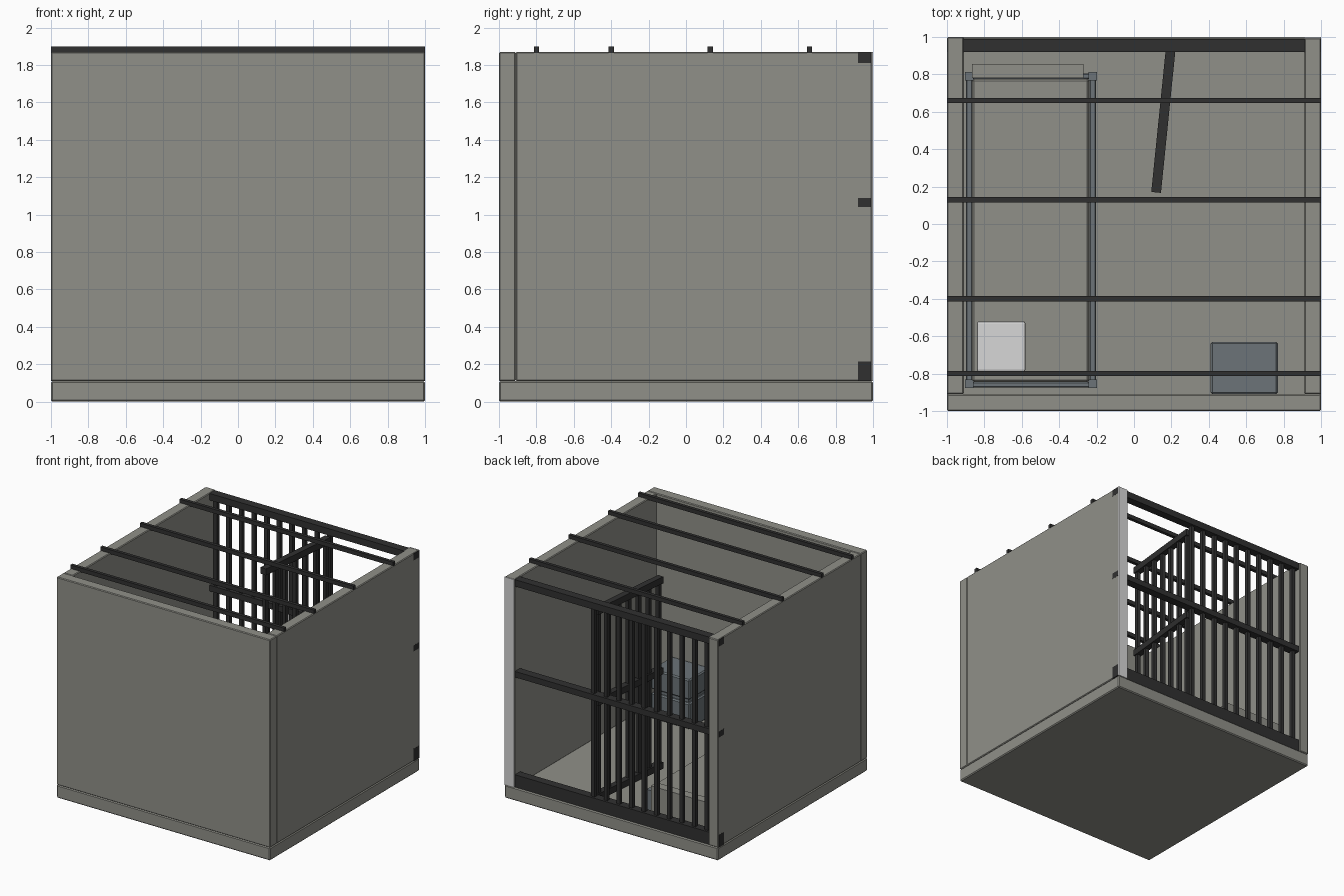
import bpy, math
from mathutils import Vector

cube = bpy.data.objects.get("Cube")
if cube:
    bpy.data.objects.remove(cube, do_unlink=True)


def material(name, color):
    m = bpy.data.materials.new(name)
    m.use_nodes = True
    m.diffuse_color = (*color, 1)
    m.node_tree.nodes["Principled BSDF"].inputs["Base Color"].default_value = (*color, 1)
    return m


concrete = material("concrete", (0.28, 0.28, 0.25))
iron = material("dark_iron", (0.03, 0.03, 0.03))
steel = material("blue_steel", (0.15, 0.175, 0.19))
linen = material("white_linen", (0.68, 0.68, 0.68))


def box(name, xs, ys, zs, mat, bevel=0, segments=1):
    """Box spanning the given ranges, with optional bevelled edges."""
    bpy.ops.mesh.primitive_cube_add(size=1)
    ob = bpy.context.object
    ob.name = name
    lo, hi = (Vector(p) for p in zip(xs, ys, zs))
    mid, size = (lo + hi) / 2, hi - lo
    for v in ob.data.vertices:
        v.co = Vector(c * s for c, s in zip(v.co, size)) + mid
    ob.data.materials.append(mat)
    if bevel:
        mod = ob.modifiers.new("soft_edges", "BEVEL")
        mod.width = bevel
        mod.segments = segments
    return ob


def span(center, width):
    return (center - width / 2, center + width / 2)


# Concrete shell
TOP = 1.87
box("floor_slab", (-1, 1), (-1, 1), (0, 0.11), concrete, 0.008)
box("front_wall", (-1, 1), (-1, -0.91), (0.11, TOP), concrete, 0.006)
box("right_wall", (-1, -0.91), (-0.91, 1), (0.11, TOP), concrete, 0.006)
box("left_wall", (0.91, 1), (-0.91, 0.995), (0.11, TOP), concrete, 0.006)
box("left_wall_end_plate", (0.91, 1), (0.992, 1), (0.11, TOP), linen)

# Roof bars
for i, y in enumerate((-0.8, -0.4, 0.13, 0.66)):
    box(f"roof_bar_{i}", (-1, 1), span(y, 0.028), (1.865, 1.9), iron)

# Fixed grille at the back
for name, zs in (("bottom", (0.11, 0.215)), ("middle", (1.04, 1.09)), ("top", (1.81, 1.867))):
    box(f"grille_{name}_rail", (-1.001, 1.001), (0.92, 0.99), zs, iron)
for i in range(10):
    box(f"grille_bar_{i}", span(-0.87 + 0.118 * i, 0.032), span(0.955, 0.032), (0.2, 1.82), iron)

# Open door, built along -y from its hinge and swung slightly
DOOR = 0.76
door = []
for name, z in (("bottom", 0.2), ("middle", 1.0), ("top", 1.77)):
    door.append(box(f"door_{name}_rail", span(0, 0.052), (-DOOR, 0), span(z, 0.055), iron))
for i in range(7):
    y = -0.025 - i * (DOOR - 0.05) / 6
    door.append(box(f"door_bar_{i}", span(0, 0.032), span(y, 0.032), (0.19, 1.77), iron))
for part in door:
    part.location = (0.195, 0.925, 0)
    part.rotation_euler.z = -math.radians(5.8)

# Bed frame, legs, mattress, blanket and pillow
for name, x in (("right", -0.88), ("left", -0.22)):
    box(f"bed_{name}_rail", span(x, 0.035), (-0.875, 0.79), (0.25, 0.31), steel, 0.005)
    for end, y in (("foot", 0.79), ("head", -0.855)):
        box(f"bed_{name}_{end}_leg", span(x, 0.045), span(y, 0.045), (0.11, 0.32), steel)
for end, y in (("foot", 0.79), ("head", -0.86)):
    box(f"bed_{end}_rail", (-0.88, -0.22), span(y, 0.03), (0.25, 0.31), steel, 0.005)
box("mattress", (-0.865, -0.24), (-0.845, 0.775), (0.26, 0.36), concrete, 0.01)
box("bed_end_locker", (-0.865, -0.27), (0.78, 0.855), (0.11, 0.385), concrete)
box("pillow", (-0.84, -0.58), (-0.79, -0.52), (0.36, 0.42), linen, 0.012, 2)

# Steel unit against the front wall
box("wall_unit_base", (0.41, 0.77), (-0.91, -0.63), (0.11, 0.33), steel, 0.01)
box("wall_unit_gap", (0.43, 0.75), (-0.91, -0.65), (0.33, 0.36), steel)
box("wall_unit_top", (0.41, 0.77), (-0.91, -0.63), (0.36, 0.53), steel, 0.01)
